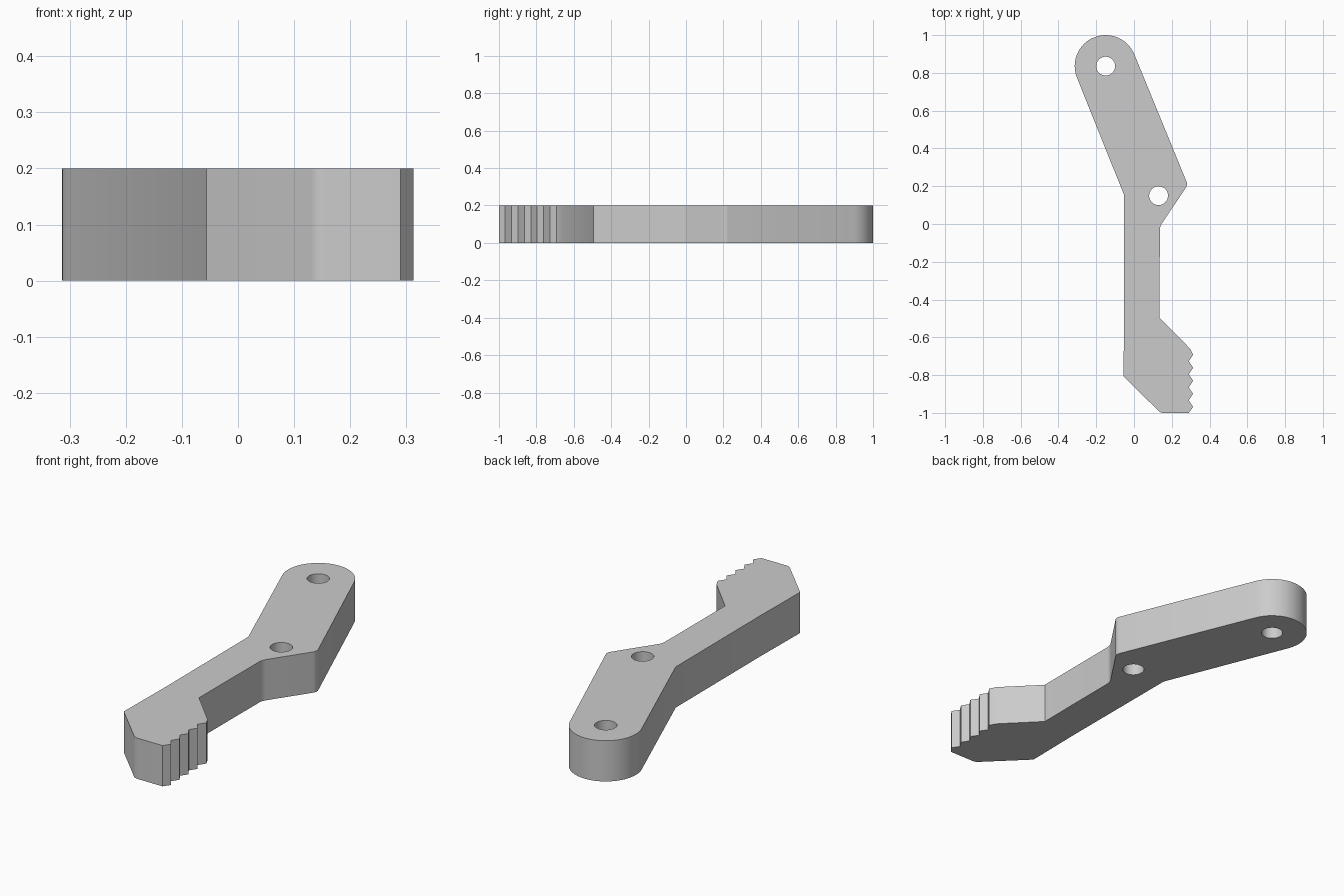
import bpy
import bmesh
from math import atan2, cos, sin, pi, radians
from mathutils import Vector

THICKNESS = 0.2
PIVOT = Vector((-0.15, 0.836))
PIN = Vector((0.13, 0.15))
HOLE_RADIUS = 0.05
END_RADIUS = 0.164

cube = bpy.data.objects.get("Cube")
if cube:
    bpy.data.objects.remove(cube, do_unlink=True)


def arc(center, radius, start, end, steps):
    """Points along a circular arc."""
    return [center + radius * Vector((cos(a), sin(a)))
            for a in (start + (end - start) * i / steps for i in range(steps + 1))]


def fillet(before, corner, after, size, steps=4):
    """Round a corner with a short quadratic curve."""
    before, corner, after = Vector(before), Vector(corner), Vector(after)
    a = corner + (before - corner).normalized() * size
    b = corner + (after - corner).normalized() * size
    return [a * (1 - t) ** 2 + corner * 2 * t * (1 - t) + b * t * t
            for t in (i / steps for i in range(steps + 1))]


# Key corners of the lever
elbow, waist, neck = (0.285, 0.207), (0.137, -0.012), (0.135, -0.495)
jaw_top, toe, heel = (0.297, -0.66), (0.14, -1.0), (-0.056, -0.805)
back_bend = (-0.053, 0.155)

# Rounded upper end, from the left side of the arm over to the right
arm_angle = atan2(0.375, 0.927)
outline = arc(PIVOT, END_RADIUS, arm_angle + pi, arm_angle, 24)

# Right side down to the jaw
outline += fillet(outline[-1], elbow, waist, 0.02)
outline += fillet(elbow, waist, neck, 0.02)
outline += [Vector(neck)]
outline += [Vector(jaw_top)]

# Row of gripping teeth
pitch = 0.069
for i in range(5):
    y = -0.692 - i * pitch
    outline.append(Vector((0.313, y)))
    outline.append(Vector((0.29, max(y - pitch / 2, -1.0))))

# Toe, heel and straight back
outline += fillet((0.29, -1.0), toe, heel, 0.015)
outline += [Vector(heel), Vector((-0.052, -0.5)), Vector(back_bend)]

# Flat profile with two pin holes, extruded to a plate
curve = bpy.data.curves.new("lever_profile", "CURVE")
curve.dimensions = "2D"
curve.fill_mode = "BOTH"
curve.extrude = THICKNESS / 2
loops = [outline] + [arc(c, HOLE_RADIUS, 0, 2 * pi, 32)[:-1] for c in (PIVOT, PIN)]
for loop in loops:
    spline = curve.splines.new("POLY")
    spline.points.add(len(loop) - 1)
    for point, co in zip(spline.points, loop):
        point.co = (co.x, co.y, 0, 1)
    spline.use_cyclic_u = True

profile = bpy.data.objects.new("lever_profile", curve)
bpy.context.collection.objects.link(profile)
depsgraph = bpy.context.evaluated_depsgraph_get()
mesh = bpy.data.meshes.new_from_object(profile.evaluated_get(depsgraph))
bpy.data.objects.remove(profile, do_unlink=True)

# Weld caps to sides and stand the plate on the ground
bm = bmesh.new()
bm.from_mesh(mesh)
bmesh.ops.remove_doubles(bm, verts=bm.verts, dist=0.0005)
bmesh.ops.recalc_face_normals(bm, faces=bm.faces)
bmesh.ops.translate(bm, verts=bm.verts, vec=(0, 0, THICKNESS / 2))
bm.to_mesh(mesh)
bm.free()

lever = bpy.data.objects.new("clamp_lever", mesh)
bpy.context.collection.objects.link(lever)

# Plain grey finish
grey = bpy.data.materials.new("plain grey")
grey.use_nodes = True
color = (0.6, 0.6, 0.6, 1)
grey.diffuse_color = color
grey.node_tree.nodes["Principled BSDF"].inputs["Base Color"].default_value = color
mesh.materials.clear()
mesh.materials.append(grey)

bpy.ops.object.select_all(action="DESELECT")
lever.select_set(True)
bpy.context.view_layer.objects.active = lever
bpy.ops.object.shade_smooth_by_angle(angle=radians(30))
